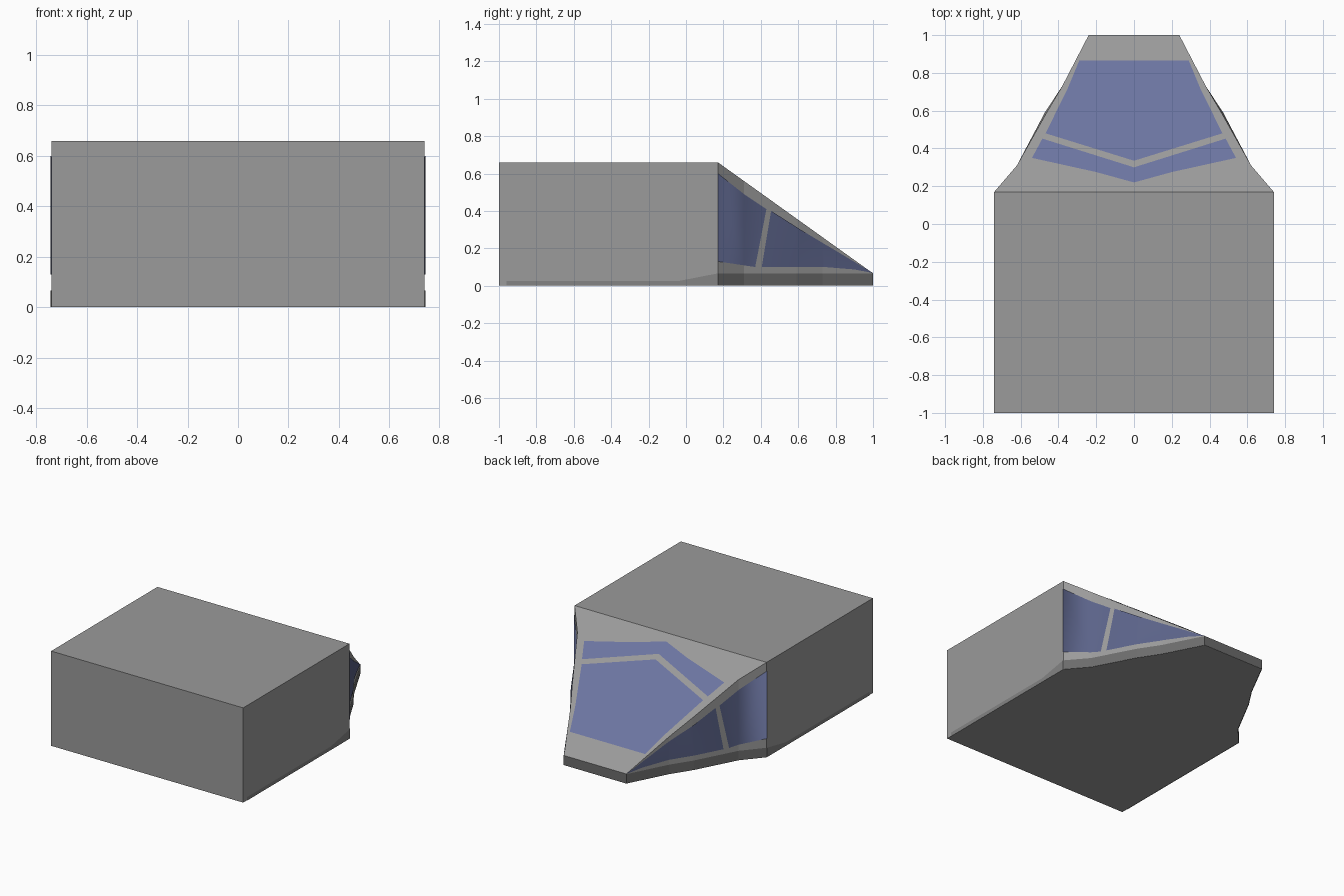
import bpy, bmesh
from mathutils import Vector

if "Cube" in bpy.data.objects:
    bpy.data.objects.remove(bpy.data.objects["Cube"])

W, H, Y0, SILL = 0.74, 0.66, 0.17, 0.066
# Half plan outline of the tapered nose (x, y)
NOSE = [(0.74, Y0), (0.62, 0.31), (0.472, 0.59), (0.38, 0.73), (0.24, 1.0)]


def slope_z(y):
    return H + (SILL - H) * max(0, y - Y0) / (1 - Y0)


def wall_x(y):
    for (xa, ya), (xb, yb) in zip(NOSE, NOSE[1:]):
        if ya - 1e-6 <= y <= yb + 1e-6:
            return xa + (xb - xa) * (y - ya) / (yb - ya)
    return W


def material(name, r, g, b):
    mat = bpy.data.materials.new(name)
    mat.diffuse_color = (r, g, b, 1)
    mat.use_nodes = True
    mat.node_tree.nodes["Principled BSDF"].inputs["Base Color"].default_value = mat.diffuse_color
    return mat


paint = material("grey_paint", 0.325, 0.325, 0.325)
skirt_grey = material("skirt_grey", 0.23, 0.23, 0.23)
dark_grey = material("dark_grey", 0.15, 0.15, 0.15)
glass = material("blue_glass", 0.151, 0.177, 0.358)
side_glass = material("side_blue_glass", 0.105, 0.125, 0.25)


def finish(name, bm, mat, smooth=False):
    mesh = bpy.data.meshes.new(name)
    for f in bm.faces:
        f.smooth = smooth
    bm.to_mesh(mesh)
    bm.free()
    mesh.materials.append(mat)
    ob = bpy.data.objects.new(name, mesh)
    bpy.context.collection.objects.link(ob)


def face_along(bm, direction):
    for f in bm.faces:
        f.normal_update()
        if f.normal.dot(Vector(direction)) < 0:
            f.normal_flip()


# Body: box and sloping nose in one closed shell
bm = bmesh.new()
right = [(W, -1.0)] + NOSE
plan = right + [(-x, y) for x, y in reversed(right)]
low = [bm.verts.new((x, y, 0)) for x, y in plan]
# slope edge tucks in very slightly at the widest bend
top = [bm.verts.new((x * (0.98 if y == 0.59 else 1), y, slope_z(y))) for x, y in plan]
n = len(plan)
for i in range(n):
    j = (i + 1) % n
    bm.faces.new((low[i], low[j], top[j], top[i]))
bm.faces.new(low[::-1])
bm.faces.new((top[0], top[1], top[-2], top[-1]))
bm.faces.new(top[1:-1])
bmesh.ops.recalc_face_normals(bm, faces=bm.faces)
finish("body", bm, paint)


# Windows on the sloping front, given as half outlines in plan
def slope_window(name, half):
    pts = half + [(-x, y) for x, y in reversed(half) if x > 0]
    bm = bmesh.new()
    bm.faces.new([bm.verts.new((x, y, slope_z(y) + 0.004)) for x, y in pts])
    face_along(bm, (0, 0, 1))
    finish(name, bm, glass)


slope_window("upper_windshield", [(0, 0.22), (0.2, 0.275), (0.54, 0.35), (0.485, 0.452), (0, 0.30)])
slope_window("lower_windshield", [(0, 0.335), (0.468, 0.48), (0.35, 0.72), (0.29, 0.865)])


# Panels that follow the bent side walls, given as (y, z) profiles
def side_panel(name, profile, mat, smooth=False):
    for label, s in (("right", 1), ("left", -1)):
        bm = bmesh.new()
        bm.faces.new([bm.verts.new((0, y, z)) for y, z in profile])
        for cut in [p[1] for p in NOSE[:-1]]:
            bmesh.ops.bisect_plane(bm, geom=bm.verts[:] + bm.edges[:] + bm.faces[:],
                                   plane_co=(0, cut, 0), plane_no=(0, 1, 0))
        for v in bm.verts:
            v.co.x = s * (wall_x(v.co.y) + 0.003)
        face_along(bm, (s, 0, 0))
        finish(f"{label}_{name}", bm, mat, smooth)


side_panel("rear_side_window", [(0.17, 0.60), (0.31, 0.49), (0.43, 0.41), (0.37, 0.10), (0.17, 0.13)],
           side_glass, True)
side_panel("front_side_window", [(0.455, 0.40), (0.62, 0.295), (1.0, 0.068), (0.9, 0.087),
                                 (0.74, 0.10), (0.405, 0.10)], side_glass, True)
# Skirt along the box, deeper band around the nose
side_panel("skirt", [(-0.96, 0), (0.17, 0), (0.17, SILL), (-0.04, 0.025), (-0.96, 0.025)], skirt_grey)
side_panel("nose_band", [(0.17, 0), (1.0, 0), (1.0, SILL), (0.17, SILL)], dark_grey)

# Front end of the nose band
bm = bmesh.new()
bm.faces.new([bm.verts.new((x, 1.002, z)) for x, z in
              ((-0.243, 0), (0.243, 0), (0.243, SILL), (-0.243, SILL))])
face_along(bm, (0, 1, 0))
finish("nose_band_end", bm, dark_grey)
